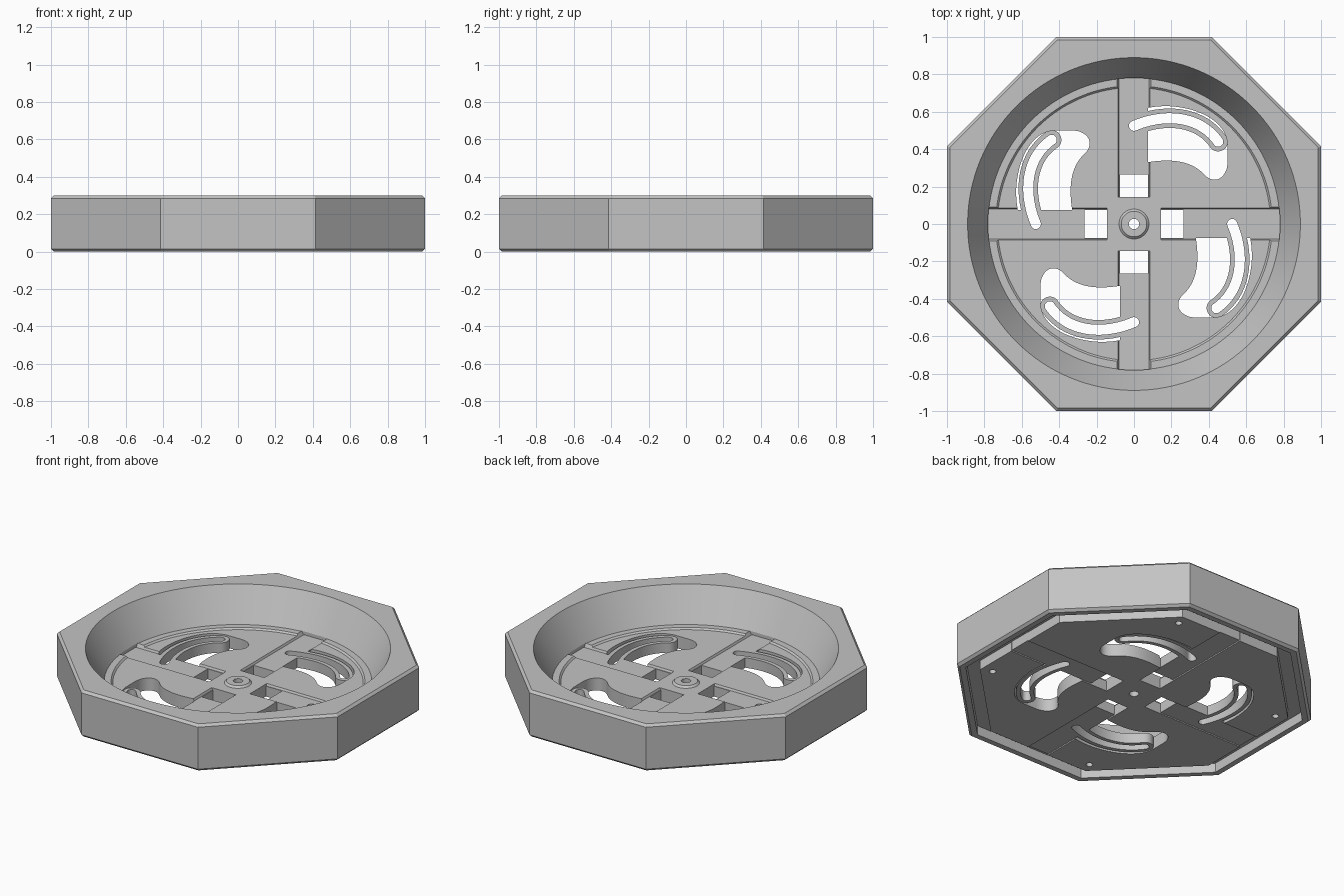
import bpy, bmesh
from math import cos, sin, pi, radians
from mathutils import Vector
from mathutils.geometry import interpolate_bezier

if "Cube" in bpy.data.objects:
    bpy.data.objects.remove(bpy.data.objects["Cube"])

grey = bpy.data.materials.new("plain grey")
grey.use_nodes = True
colour = (0.55, 0.55, 0.55, 1)
grey.diffuse_color = colour
grey.node_tree.nodes["Principled BSDF"].inputs["Base Color"].default_value = colour


def circle(r, n=128, turn=0.0):
    return [(r * cos(turn + 2 * pi * i / n), r * sin(turn + 2 * pi * i / n)) for i in range(n)]


def octagon(apothem):
    return circle(apothem / cos(pi / 8), 8, pi / 8)


def strip(half, start, end):
    """Rectangle running along +y."""
    return [(-half, start), (half, start), (half, end), (-half, end)]


def bezier(a, b, c, d, n=20):
    pts = interpolate_bezier(*[Vector((*p, 0)) for p in (a, b, c, d)], n)
    return [(p.x, p.y) for p in pts]


def ribbon(path, half):
    """Outline of a path with width and round ends."""
    pts = [Vector(p) for p in path]
    left, right = [], []
    for i, p in enumerate(pts):
        t = (pts[min(i + 1, len(pts) - 1)] - pts[max(i - 1, 0)]).normalized()
        side = Vector((-t.y, t.x)) * half
        left.append(p + side)
        right.append(p - side)

    def cap(centre, first):
        arm = first - centre
        turn = [-pi * k / 12 for k in range(1, 12)]
        return [centre + Vector((arm.x * cos(a) - arm.y * sin(a),
                                 arm.x * sin(a) + arm.y * cos(a))) for a in turn]
    return [tuple(p) for p in left + cap(pts[-1], left[-1]) + right[::-1] + cap(pts[0], right[0])]


def loft(name, layers, closed=False):
    """Join outlines (outline, z) into a solid; closed makes a ring-shaped solid."""
    bm = bmesh.new()
    rings = [[bm.verts.new((x, y, z)) for x, y in outline] for outline, z in layers]
    pairs = list(zip(rings, rings[1:]))
    if closed:
        pairs.append((rings[-1], rings[0]))
    else:
        bm.faces.new(rings[0][::-1])
        bm.faces.new(rings[-1])
    for low, high in pairs:
        for i in range(len(low)):
            j = (i + 1) % len(low)
            bm.faces.new((low[i], low[j], high[j], high[i]))
    bmesh.ops.recalc_face_normals(bm, faces=bm.faces[:])
    mesh = bpy.data.meshes.new(name)
    bm.to_mesh(mesh)
    bm.free()
    mesh.materials.append(grey)
    obj = bpy.data.objects.new(name, mesh)
    bpy.context.collection.objects.link(obj)
    return obj


def prism(name, outline, low, high):
    return loft(name, [(outline, low), (outline, high)])


def combine(target, tool, operation="DIFFERENCE", turns=1):
    """Apply a boolean, repeated at quarter turns, then drop the tool."""
    bpy.context.view_layer.objects.active = target
    for k in range(turns):
        tool.rotation_euler.z = k * pi / 2
        bpy.context.view_layer.update()
        mod = target.modifiers.new("cut", "BOOLEAN")
        mod.operation, mod.solver, mod.object = operation, "EXACT", tool
        bpy.ops.object.modifier_apply(modifier=mod.name)
    bpy.data.objects.remove(tool)


def smooth(obj):
    bpy.ops.object.select_all(action="DESELECT")
    obj.select_set(True)
    bpy.context.view_layer.objects.active = obj
    bpy.ops.object.shade_smooth_by_angle(angle=radians(25))


FLOOR, LEDGE, SLIDE = 0.08, 0.09, 0.07

# Octagonal body with chamfered rims
body = loft("octagonal_body", [(octagon(0.985), 0), (octagon(1), 0.015),
                               (octagon(1), 0.285), (octagon(0.985), 0.3)])

# Conical bowl with a ledge round the floor
combine(body, loft("bowl_cutter", [(circle(0.73), FLOOR), (circle(0.74), LEDGE),
                                   (circle(0.78), LEDGE), (circle(0.942), 0.4)]))

# Groove round the underside
combine(body, loft("groove_cutter", [(octagon(0.95), -0.1), (octagon(0.95), 0.06),
                                     (octagon(0.87), 0.06), (octagon(0.87), -0.1)], True))

# Four curved openings in the floor
opening = (bezier((0.07, 0.62), (0.25, 0.66), (0.5, 0.58), (0.5, 0.42))
           + bezier((0.5, 0.33), (0.5, 0.25), (0.43, 0.2), (0.37, 0.27))
           + bezier((0.37, 0.27), (0.3, 0.34), (0.2, 0.35), (0.07, 0.33))[1:])
combine(body, prism("opening_cutter", opening, -0.1, 0.12), turns=4)

# Four slider channels with flared upper edges
combine(body, prism("channel_cutter", strip(0.076, 0.145, 0.872), -0.1, SLIDE), turns=4)
combine(body, loft("flare_cutter", [(strip(0.08, 0.145, 0.78), SLIDE - 0.003),
                                    (strip(0.092, 0.145, 0.78), LEDGE + 0.002)]), turns=4)

# Pin holes in four corners of the underside
pins = [(0.865 * cos(-pi / 8) + x, 0.865 * sin(-pi / 8) + y) for x, y in circle(0.02, 24)]
combine(body, prism("pin_cutter", pins, -0.1, 0.05), turns=4)

# Raised hub with a centre hole
combine(body, loft("hub_boss", [(circle(0.08, 48), 0.05), (circle(0.08, 48), FLOOR),
                                (circle(0.068, 48), FLOOR + 0.012)]), "UNION")
combine(body, prism("hub_cutter", circle(0.028, 32), -0.1, 0.2))
smooth(body)

# Four sliders, each with a slotted curved arm
path = bezier((0, 0.525), (0.18, 0.6), (0.36, 0.57), (0.45, 0.44), 28)
slider = prism("slider_1", strip(0.074, 0.265, 0.868), 0.006, SLIDE)
combine(slider, prism("curved_arm", ribbon(path, 0.052), 0.006, SLIDE), "UNION")
combine(slider, prism("slot_cutter", ribbon(path, 0.027), -0.1, 0.2))
smooth(slider)
for k in range(1, 4):
    copy = slider.copy()
    copy.name = f"slider_{k + 1}"
    copy.rotation_euler.z = k * pi / 2
    bpy.context.collection.objects.link(copy)
